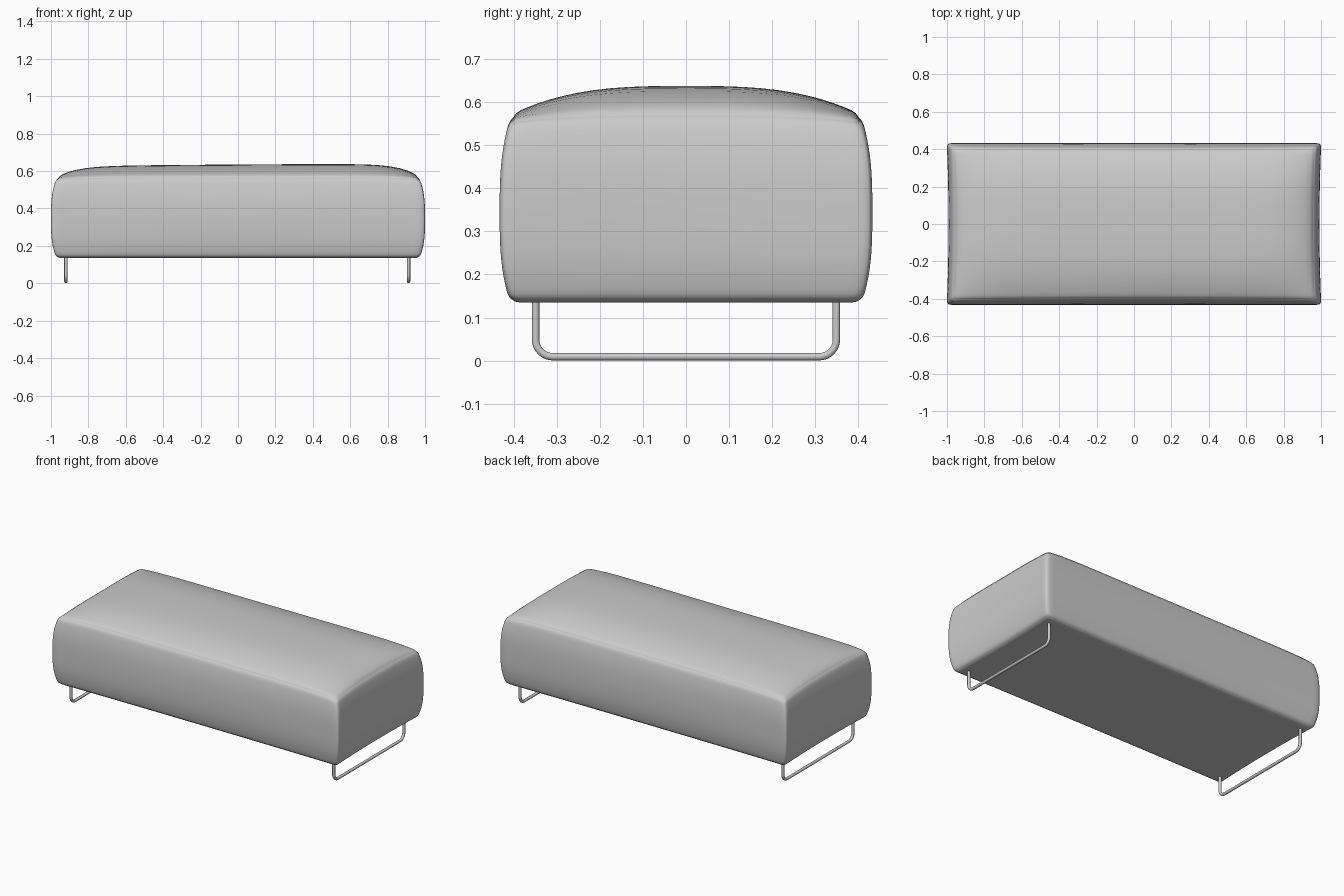
import bpy, bmesh, math
from mathutils import Vector

cube = bpy.data.objects.get("Cube")
if cube:
    bpy.data.objects.remove(cube, do_unlink=True)


def make_material(name, color, roughness):
    mat = bpy.data.materials.new(name)
    mat.use_nodes = True
    mat.diffuse_color = color
    bsdf = mat.node_tree.nodes["Principled BSDF"]
    bsdf.inputs["Base Color"].default_value = color
    bsdf.inputs["Roughness"].default_value = roughness
    return mat


grey = make_material("light grey", (0.6, 0.6, 0.6, 1), 0.7)

HALF = Vector((0.972, 0.408, 0.21))
BOTTOM, ROUND = 0.135, 0.02
DOME = 0.08


def cushion_point(co):
    """Turn a point of a unit cube into a point of the padded cushion."""
    # crowd the rows towards the edges, then round the box
    u, v, w = (math.sin(c * math.pi / 2) for c in co)
    p = Vector((u * HALF.x, v * HALF.y, w * HALF.z))
    core = Vector(max(ROUND - h, min(h - ROUND, c)) for c, h in zip(p, HALF))
    if (p - core).length > 0:
        p = core + (p - core).normalized() * min(ROUND, (p - core).length)
    # plump sides, slightly pinched mid-way between the corners
    puff = 1 - abs(w) ** 3
    x = p.x * (1 + 0.03 * puff - 0.01 * (1 - v * v))
    y = p.y * (1 + 0.06 * puff - 0.012 * (1 - u * u) * abs(w))
    # domed top, a little higher towards the left end
    dome = DOME * (1 - 0.75 * abs(u) ** 10) * (1 - 0.8 * abs(v) ** 3)
    dome *= 1 + 0.08 * (u - abs(u) ** 3)
    z = p.z + HALF.z + BOTTOM + dome * max(0, w) ** 3
    return Vector((x, y, z))


# Cushion
bm = bmesh.new()
bmesh.ops.create_cube(bm, size=2)
bmesh.ops.subdivide_edges(bm, edges=bm.edges[:], cuts=27, use_grid_fill=True)
for vert in bm.verts:
    vert.co = cushion_point(vert.co)
mesh = bpy.data.meshes.new("cushion")
bm.to_mesh(mesh)
bm.free()
mesh.shade_smooth()
mesh.materials.append(grey)
cushion = bpy.data.objects.new("cushion", mesh)
bpy.context.collection.objects.link(cushion)


# Bent tube legs, one loop under each end
def make_leg(name, x):
    tube, bend, reach, top = 0.009, 0.04, 0.349, 0.145
    right_side = [(reach, top)]
    for i in range(9):
        a = math.pi / 2 * i / 8
        right_side.append((reach - bend + bend * math.cos(a),
                           tube + bend - bend * math.sin(a)))
    path = right_side + [(-y, z) for y, z in reversed(right_side)]
    curve = bpy.data.curves.new(name, "CURVE")
    curve.dimensions = "3D"
    curve.bevel_depth = tube
    curve.bevel_resolution = 3
    curve.use_fill_caps = True
    spline = curve.splines.new("POLY")
    spline.points.add(len(path) - 1)
    for point, (y, z) in zip(spline.points, path):
        point.co = (x, y, z, 1)
    curve.materials.append(grey)
    leg = bpy.data.objects.new(name, curve)
    bpy.context.collection.objects.link(leg)
    bpy.ops.object.select_all(action="DESELECT")
    leg.select_set(True)
    bpy.context.view_layer.objects.active = leg
    bpy.ops.object.convert(target="MESH")
    bpy.ops.object.shade_smooth_by_angle(angle=math.radians(40))


make_leg("left_leg", 0.912)
make_leg("right_leg", -0.92)
